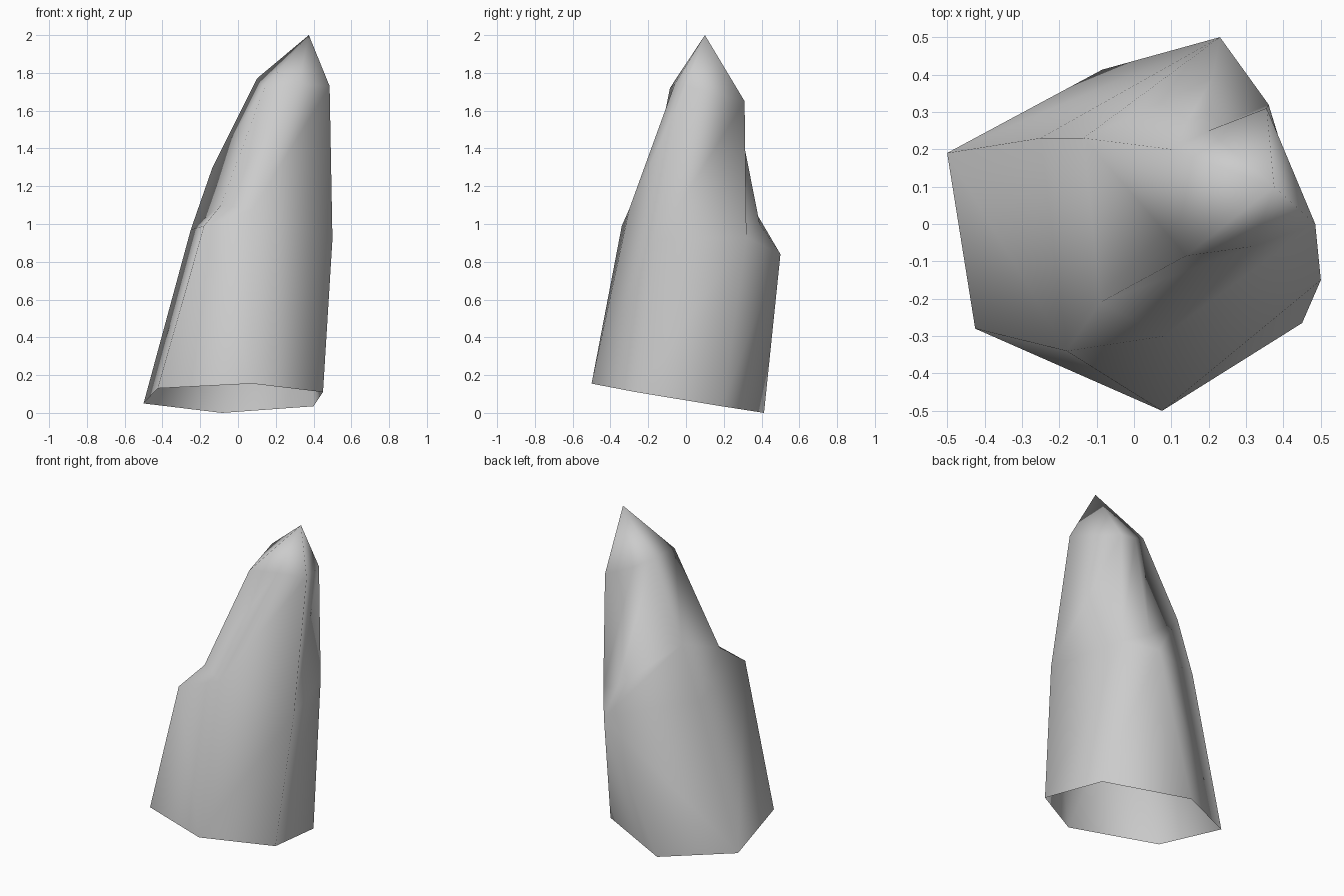
import bpy, bmesh

if "Cube" in bpy.data.objects:
    bpy.data.objects.remove(bpy.data.objects["Cube"])

# Six-sided rings, counter-clockwise from the left corner
base = [(-.5, .19, .05), (-.425, -.28, .13), (.075, -.5, .155),
        (.45, -.265, .11), (.4, .19, .035), (-.085, .413, 0)]
waist = [(-.25, .23, .97), (-.18, -.34, .99), (.08, -.30, 1.08),
         (.5, -.15, .92), (.36, .32, .93), (.23, .5, .84)]
# Inner edge of the broken ledge; it meets the waist on the right side
ledge = [(-.135, .23, 1.3), (-.09, -.21, 1.1), waist[2],
         waist[3], waist[4], (.21, .39, 1.0)]
shoulder = [(.1, .2, 1.77), (.14, -.085, 1.72), (.32, -.06, 1.74),
            (.485, 0, 1.73), (.355, .31, 1.65), (.2, .25, 1.71)]
tip = (.375, .1, 2.0)

bm = bmesh.new()
rings = [[bm.verts.new(p) for p in ring] for ring in (base, waist, ledge, shoulder)]


def band(lower, upper, flipped=()):
    """Join two rings with triangles; flipped lists the sides with the other diagonal."""
    for i in range(6):
        j = (i + 1) % 6
        a, b, c, d = lower[i], lower[j], upper[j], upper[i]
        tris = ((a, b, d), (b, c, d)) if i in flipped else ((a, b, c), (a, c, d))
        for t in tris:
            bm.faces.new(t)


# Lower walls, ledge and upper walls; the bottom stays open
band(rings[0], rings[1], flipped=(1, 5))
band(rings[1], rings[2])
band(rings[2], rings[3])

# Pointed tip
top = bm.verts.new(tip)
for i in range(6):
    bm.faces.new((rings[3][i], rings[3][(i + 1) % 6], top))

bmesh.ops.remove_doubles(bm, verts=bm.verts[:], dist=0.0005)
bmesh.ops.recalc_face_normals(bm, faces=bm.faces[:])
for f in bm.faces:
    f.smooth = True

mesh = bpy.data.meshes.new("rock_spire")
bm.to_mesh(mesh)
bm.free()

stone = bpy.data.materials.new("stone_grey")
stone.diffuse_color = (.6, .6, .6, 1)
stone.use_nodes = True
stone.node_tree.nodes["Principled BSDF"].inputs["Base Color"].default_value = stone.diffuse_color
mesh.materials.append(stone)
spire = bpy.data.objects.new("rock_spire", mesh)
bpy.context.collection.objects.link(spire)
